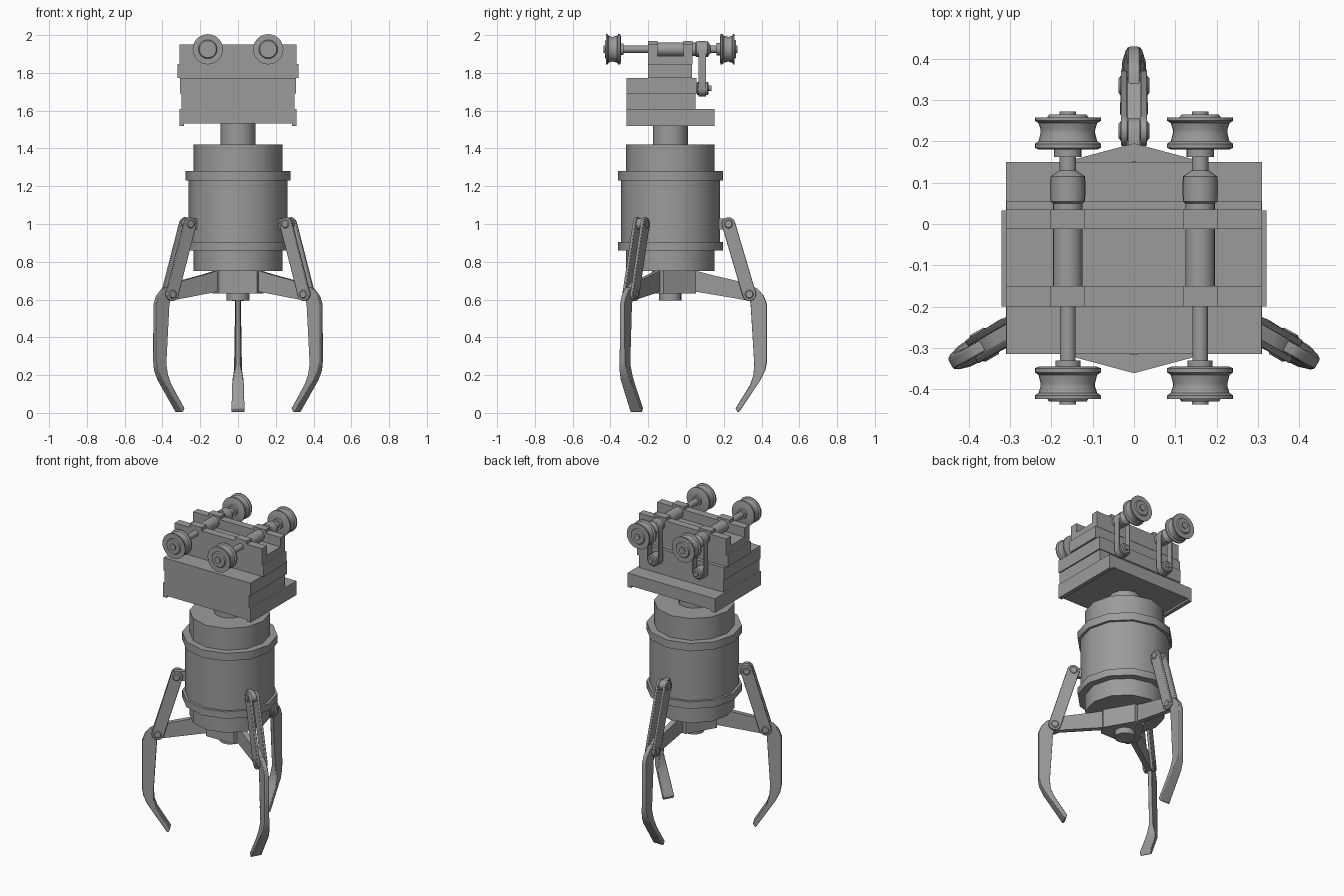
import bpy, bmesh, math
from mathutils import Matrix, Vector

if "Cube" in bpy.data.objects:
    bpy.data.objects.remove(bpy.data.objects["Cube"])

CY = -0.083                      # body axis offset in y
grey = bpy.data.materials.new("mid grey")
grey.diffuse_color = (0.33, 0.33, 0.33, 1)
grey.use_nodes = True
grey.node_tree.nodes["Principled BSDF"].inputs["Base Color"].default_value = grey.diffuse_color


def finish(bm, name, mat=Matrix(), smooth=True, bevel=0):
    bmesh.ops.transform(bm, matrix=mat, verts=bm.verts)
    bmesh.ops.recalc_face_normals(bm, faces=bm.faces)
    me = bpy.data.meshes.new(name)
    bm.to_mesh(me)
    bm.free()
    me.materials.append(grey)
    ob = bpy.data.objects.new(name, me)
    bpy.context.collection.objects.link(ob)
    if bevel:
        m = ob.modifiers.new("bevel", 'BEVEL')
        m.width = bevel
        m.segments = 2
    if smooth:
        bpy.ops.object.select_all(action='DESELECT')
        bpy.context.view_layer.objects.active = ob
        ob.select_set(True)
        bpy.ops.object.shade_smooth_by_angle(angle=math.radians(35))
    return ob


def box(name, x0, x1, y0, y1, z0, z1):
    bm = bmesh.new()
    bmesh.ops.create_cube(bm, size=1)
    size = Matrix.Diagonal((x1 - x0, y1 - y0, z1 - z0, 1))
    mid = Matrix.Translation(((x0 + x1) / 2, (y0 + y1) / 2, (z0 + z1) / 2))
    return finish(bm, name, mid @ size, smooth=False)


def lathe(name, profile, n, mat):
    """Revolve (radius, height) pairs about local z, capped at both ends."""
    bm = bmesh.new()
    rings = [[bm.verts.new((r * math.cos(2 * math.pi * i / n),
                            r * math.sin(2 * math.pi * i / n), h))
              for i in range(n)] for r, h in profile]
    for a, b in zip(rings, rings[1:]):
        for i in range(n):
            j = (i + 1) % n
            bm.faces.new((a[i], a[j], b[j], b[i]))
    bm.faces.new(rings[0])
    bm.faces.new(rings[-1])
    return finish(bm, name, mat)


def prism(name, pts, half, mat, x=0, bevel=0, widths=None):
    """Extrude a (radial, height) outline sideways; widths overrides half per point."""
    bm = bmesh.new()
    widths = widths or [half] * len(pts)
    a = [bm.verts.new((x - w, p[0], p[1])) for p, w in zip(pts, widths)]
    b = [bm.verts.new((x + w, p[0], p[1])) for p, w in zip(pts, widths)]
    n = len(pts)
    for i in range(n):
        j = (i + 1) % n
        bm.faces.new((a[i], a[j], b[j], b[i]))
    bm.faces.new(a)
    bm.faces.new(b)
    return finish(bm, name, mat, bevel=bevel)


def capsule(p, q, r, n=8):
    p, q = Vector(p), Vector(q)
    d = q - p
    t = math.atan2(d.y, d.x) + math.pi / 2
    out = []
    for c, s in ((p, t), (q, t + math.pi)):
        out += [(c.x + r * math.cos(s + math.pi * i / n),
                 c.y + r * math.sin(s + math.pi * i / n)) for i in range(n + 1)]
    return out


# Main body, neck and bottom nozzle
axis = Matrix.Translation((0, CY, 0))
lathe("body", [(.235, .75), (.235, .86), (.278, .86), (.278, .905), (.262, .905),
               (.262, 1.23), (.278, 1.23), (.278, 1.28), (.235, 1.28), (.235, 1.42)], 12, axis)
lathe("neck", [(.093, 1.42), (.093, 1.54)], 12, axis)
lathe("nozzle", [(.06, .595), (.06, .64)], 16, axis)

# Three-cornered hub under the body
bm = bmesh.new()
ring = []
for k in range(3):
    rot = Matrix.Rotation(k * 2 * math.pi / 3, 3, 'Z')
    ring += [rot @ Vector((s * .035, .135, .632)) for s in (1, -1)]
low = bm.faces.new([bm.verts.new(v) for v in ring])
top = bmesh.ops.extrude_face_region(bm, geom=[low])
bmesh.ops.translate(bm, vec=(0, 0, .12), verts=[v for v in top["geom"] if isinstance(v, bmesh.types.BMVert)])
if not any(len(f.verts) == 6 and f.calc_center_median().z < .64 for f in bm.faces):
    bm.faces.new([v for v in bm.verts if v.co.z < .64])
finish(bm, "hub", axis, smooth=False)

# Claw outline (radial distance, height, half width)
UP, LOW = (.308, 1.0), (.418, .628)
claw = [(.385, .645, .014), (.40, .665, .014), (.445, .665, .014), (.465, .655, .014),
        (.495, .62, .014), (.512, .575, .013), (.512, .27, .013), (.503, .225, .022),
        (.478, .175, .029), (.365, .006, .034), (.357, .003, .034), (.345, .024, .034),
        (.423, .15, .03), (.44, .2, .024), (.444, .26, .014), (.425, .575, .013),
        (.418, .60, .014), (.39, .61, .014)]
arm = [(.10, .64), (.145, .64), (.40, .597), (.43, .60), (.45, .628), (.43, .66),
       (.39, .69), (.22, .73), (.145, .75), (.10, .75)]
for k in range(3):
    M = axis @ Matrix.Rotation(k * 2 * math.pi / 3, 4, 'Z')
    prism("claw", [c[:2] for c in claw], 0, M, bevel=.004, widths=[c[2] for c in claw])
    prism("claw_arm", arm, .016, M)
    prism("body_lug", capsule((.24, 1.0), UP, .03), .014, M)
    for s in (-1, 1):
        prism("link", capsule(UP, LOW, .036), .008, M, x=s * .024, bevel=.003)
    for p in (UP, LOW):
        pin = M @ Matrix.Translation((-.037, p[0], p[1])) @ Matrix.Rotation(math.pi / 2, 4, 'Y')
        lathe("pin", [(.018, 0), (.023, .004), (.023, .07), (.018, .074)], 16, pin)

# Stacked carriage plates
box("base_plate", -.31, .31, -.315, .15, 1.532, 1.61)
for s in (-1, 1):
    box("base_lip", s * .2975 - .0125, s * .2975 + .0125, -.315, .15, 1.52, 1.54)
box("middle_plate", -.30, .30, -.315, .05, 1.61, 1.69)
box("upper_plate", -.308, .308, -.315, .055, 1.69, 1.772)
box("saddle", -.32, .32, -.2, .033, 1.772, 1.847)
box("saddle_floor", -.31, .31, -.15, -.012, 1.847, 1.89)
for y0, y1 in ((-.2, -.15), (-.012, .035)):
    box("saddle_wall", -.31, .31, y0, y1, 1.847, 1.95)
    for x in (-.16, .16):
        box("bearing_block", x - .042, x + .042, y0, y1, 1.88, 1.97)

# Axles, grooved wheels and drive belts
wheel = [(.028, -.047), (.028, -.040), (.07, -.040), (.08, -.036), (.08, -.026), (.071, -.02),
         (.066, 0), (.066, .008), (.071, .024), (.08, .03), (.08, .038), (.05, .038), (.045, .045),
         (.02, .045), (.02, .052)]
for x in (-.16, .16):
    A = Matrix.Translation((x, 0, 1.925)) @ Matrix.Rotation(-math.pi / 2, 4, 'X')
    lathe("axle", [(.03, -.36), (.03, -.33), (.019, -.33), (.019, -.15), (.036, -.15),
                   (.036, .05), (.042, .055), (.042, .115), (.034, .12), (.02, .13),
                   (.02, .162), (.033, .162), (.033, .19)], 20, A)
    for y, turn in ((.22, 0), (-.385, math.pi)):
        W = Matrix.Translation((x, y, 1.925)) @ Matrix.Rotation(turn - math.pi / 2, 4, 'X')
        lathe("wheel", wheel, 28, W)
    P = Matrix.Translation((x, 0, 1.718)) @ Matrix.Rotation(-math.pi / 2, 4, 'X')
    lathe("drive_pulley", [(.022, .045), (.022, .055), (.035, .06), (.035, .115), (.028, .12),
                           (.015, .12), (.015, .135)], 20, P)
    # Belt loop round both pulleys
    bm = bmesh.new()
    loops = [[bm.verts.new((x + u, y, v)) for u, v in capsule((0, 1.925), (0, 1.718), r)]
             for y, r in ((.065, .036), (.065, .043), (.105, .043), (.105, .036))]
    n = len(loops[0])
    for i in range(4):
        a, b = loops[i], loops[(i + 1) % 4]
        for j in range(n):
            bm.faces.new((a[j], a[(j + 1) % n], b[(j + 1) % n], b[j]))
    finish(bm, "belt")
